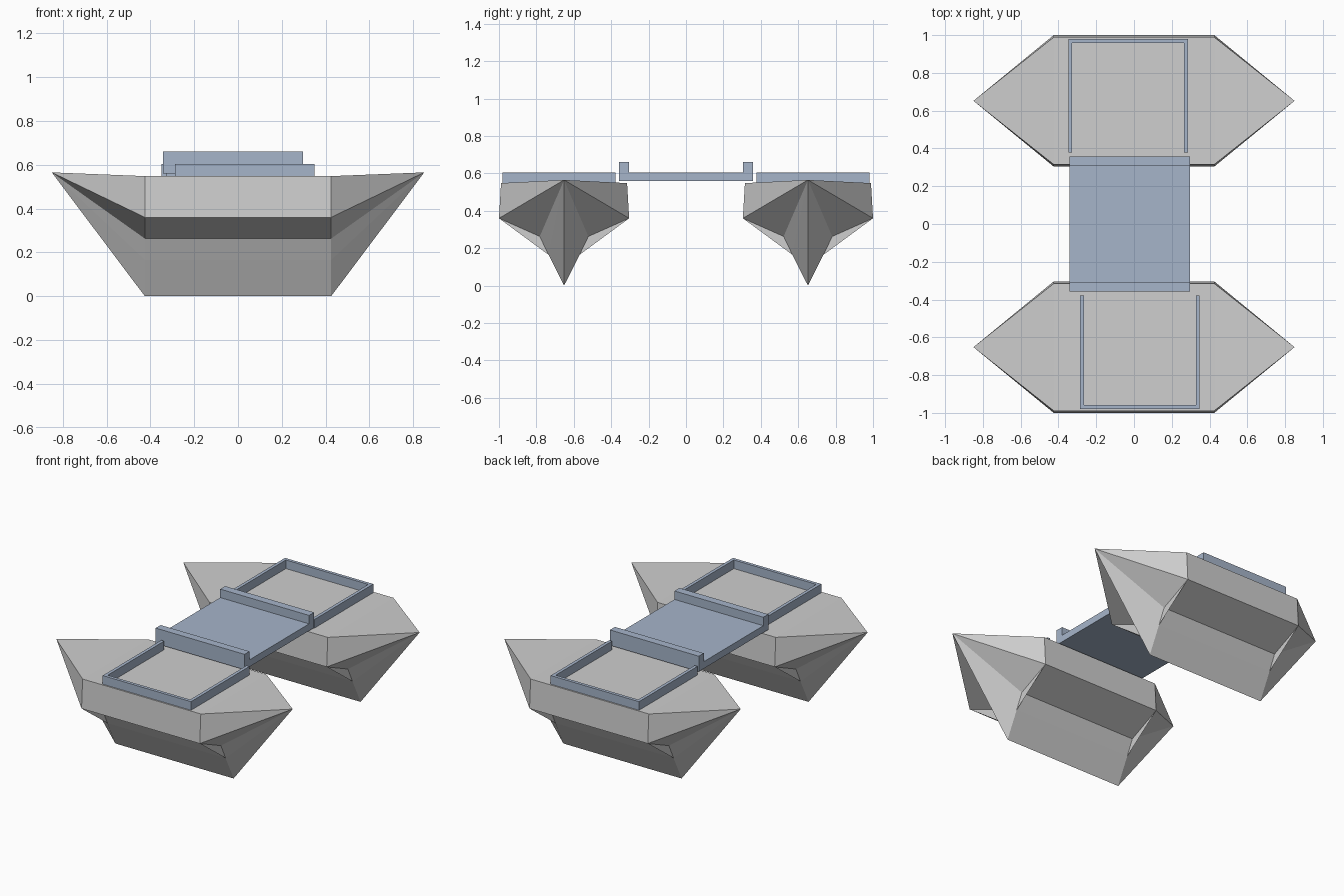
import bpy
import bmesh
from math import pi
from mathutils import Matrix

cube = bpy.data.objects.get("Cube")
if cube:
    bpy.data.objects.remove(cube, do_unlink=True)


def make_material(name, colour):
    mat = bpy.data.materials.new(name)
    mat.use_nodes = True
    mat.diffuse_color = (*colour, 1)
    bsdf = next(n for n in mat.node_tree.nodes if n.type == "BSDF_PRINCIPLED")
    bsdf.inputs["Base Color"].default_value = (*colour, 1)
    return mat


GREY = make_material("hull grey", (0.62, 0.62, 0.62))
BLUE = make_material("deck blue", (0.38, 0.46, 0.59))


def finish(name, bm, mat, turned=False):
    """Turn a bmesh into a flat-shaded object, optionally spun half a turn about z."""
    if turned:
        bmesh.ops.rotate(bm, verts=bm.verts, cent=(0, 0, 0), matrix=Matrix.Rotation(pi, 3, "Z"))
    mesh = bpy.data.meshes.new(name)
    bm.to_mesh(mesh)
    bm.free()
    mesh.materials.append(mat)
    obj = bpy.data.objects.new(name, mesh)
    bpy.context.collection.objects.link(obj)


def prism(name, outline, place, mat, turned=False):
    """Extrude a 2D outline; place(a, b, side) maps it to 3D at both ends."""
    bm = bmesh.new()
    ends = [[bm.verts.new(place(a, b, side)) for a, b in outline] for side in (0, 1)]
    for ring in ends:
        bm.faces.new(ring)
    for i in range(len(outline)):
        j = (i + 1) % len(outline)
        bm.faces.new((ends[0][i], ends[0][j], ends[1][j], ends[1][i]))
    bmesh.ops.recalc_face_normals(bm, faces=bm.faces)
    finish(name, bm, mat, turned)


# Hull: a constant midsection drawn out to a raised point at each end
HULL_Y = 0.652
half = [(0.337, 0.548), (0.348, 0.36), (0.13, 0.263), (0.083, 0.165)]
section = half + [(0, 0)] + [(-y, z) for y, z in reversed(half)]


def hull(name, turned):
    bm = bmesh.new()
    rings = [[bm.verts.new((x, HULL_Y + y, z)) for y, z in section] for x in (-0.425, 0.425)]
    tips = [bm.verts.new((x, HULL_Y, 0.565)) for x in (-0.85, 0.85)]
    n = len(section)
    for i in range(n):
        j = (i + 1) % n
        bm.faces.new((rings[0][i], rings[0][j], rings[1][j], rings[1][i]))
        for ring, tip in zip(rings, tips):
            bm.faces.new((ring[i], ring[j], tip))
    bmesh.ops.recalc_face_normals(bm, faces=bm.faces)
    # Flat webs bridging the hollow under each chine
    for ring, out in zip(rings, (-1, 1)):
        for ids in ((1, 2, 3), (5, 6, 7)):
            web = bm.faces.new([ring[k] for k in ids])
            web.normal_update()
            if web.normal.x * out < 0:
                web.normal_flip()
    finish(name, bm, GREY, turned)


# Open-sided deck coaming, seen from above as a U
x0, x1, y0, y1, t = -0.348, 0.287, 0.378, 0.98, 0.021
coaming = [(x0, y0), (x0, y1), (x1, y1), (x1, y0),
           (x1 - t, y0), (x1 - t, y1 - t), (x0 + t, y1 - t), (x0 + t, y0)]

for place_name, turned in (("back", False), ("front", True)):
    hull(place_name + "_hull", turned)
    prism(place_name + "_deck_rail", coaming,
          lambda a, b, s: (a, b, (0.545, 0.604)[s]), BLUE, turned)

# Bridge: a plate with a raised lip at each end
right = [(0.357, 0.56), (0.357, 0.66), (0.306, 0.66), (0.306, 0.605)]
bridge = right + [(-y, z) for y, z in reversed(right)]
prism("bridge", bridge, lambda a, b, s: ((-0.342, 0.297)[s], a, b), BLUE)
